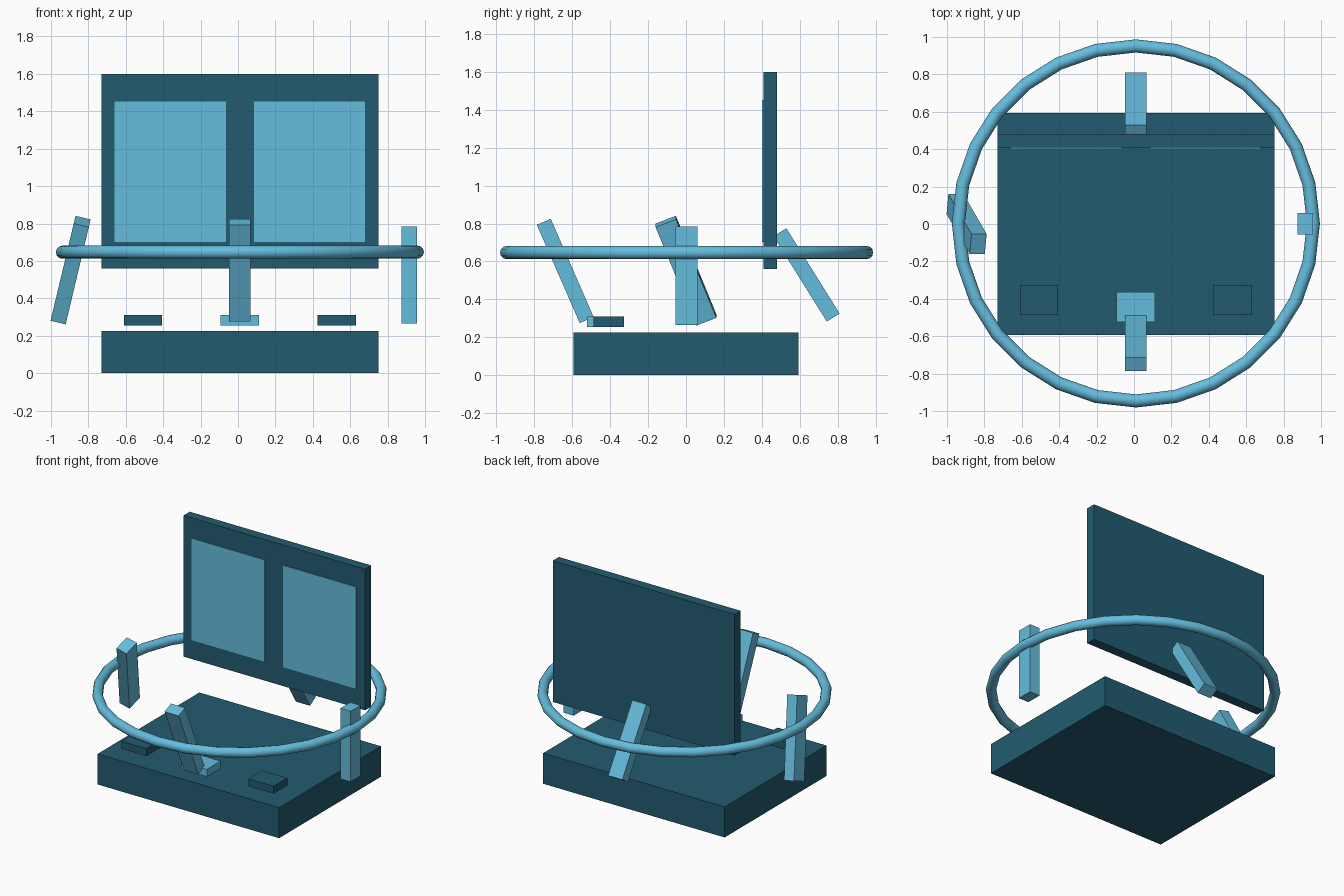
import bpy
import math

cube = bpy.data.objects.get("Cube")
if cube:
    bpy.data.objects.remove(cube, do_unlink=True)


def make_material(name, color):
    mat = bpy.data.materials.new(name)
    mat.use_nodes = True
    mat.diffuse_color = color
    mat.node_tree.nodes["Principled BSDF"].inputs["Base Color"].default_value = color
    return mat


light = make_material("light_blue", (0.13, 0.51, 0.73, 1))
dark = make_material("dark_teal", (0.016, 0.105, 0.16, 1))


def box(name, center, size, mat, tilt=(0, 0)):
    """Box with a tilt in degrees about x, then y."""
    bpy.ops.mesh.primitive_cube_add(size=1, location=center)
    ob = bpy.context.object
    ob.name = name
    ob.scale = size
    ob.rotation_euler = (math.radians(tilt[0]), math.radians(tilt[1]), 0)
    ob.data.materials.append(mat)
    return ob


MID = 0.01          # x of the model's middle line
WIDTH = 1.48        # shared width of base and back panel

# Base slab and floating back panel
box("base", (MID, 0, 0.1125), (WIDTH, 1.185, 0.225), dark)
box("back_panel", (MID, 0.444, 1.08), (WIDTH, 0.072, 1.04), dark)

# Paired screens and pads
for side, sign in (("left", 1), ("right", -1)):
    box(side + "_screen", (MID + sign * 0.372, 0.412, 1.077), (0.595, 0.02, 0.75), light)
    box(side + "_pad", (MID + sign * 0.518, -0.407, 0.283), (0.205, 0.16, 0.055), dark)
box("center_pad", (MID, -0.443, 0.283), (0.205, 0.16, 0.055), light)

# Posts around the ring
box("front_post", (MID, -0.637, 0.55), (0.115, 0.08, 0.565), light, (23.6, 0))
box("back_post", (MID, 0.636, 0.529), (0.115, 0.08, 0.53), light, (32, 0))
box("left_post", (0.915, 0.002, 0.525), (0.083, 0.115, 0.52), light)
box("right_post", (-0.895, 0, 0.551), (0.083, 0.115, 0.575), light, (21.8, 13.4))

# Ring
bpy.ops.mesh.primitive_torus_add(
    location=(MID, 0.003, 0.647), major_radius=0.949, minor_radius=0.035,
    major_segments=28, minor_segments=12)
ring = bpy.context.object
ring.name = "ring"
ring.data.materials.append(light)
bpy.ops.object.shade_smooth_by_angle(angle=math.radians(40))
